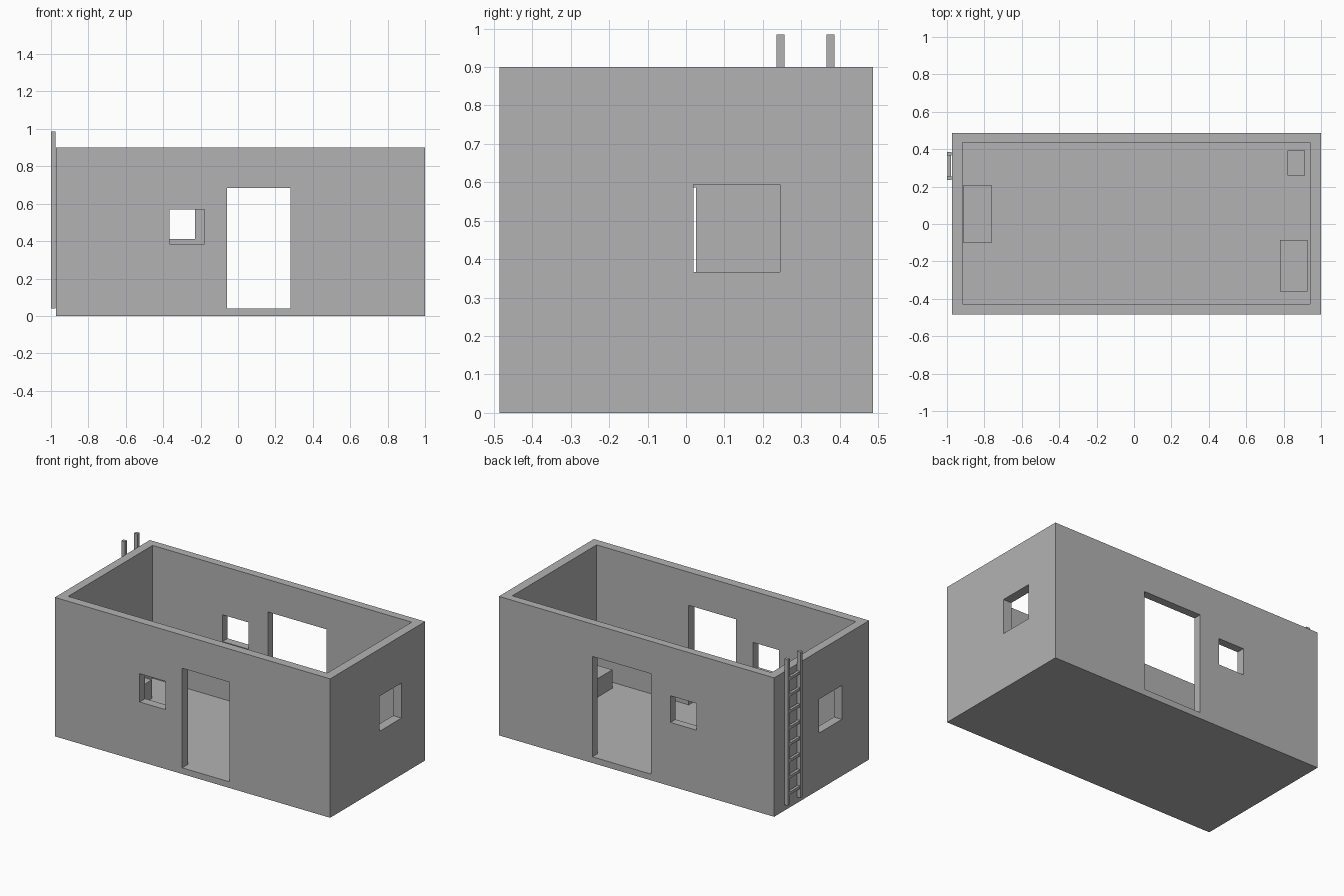
import bpy

if "Cube" in bpy.data.objects:
    bpy.data.objects.remove(bpy.data.objects["Cube"])

grey = bpy.data.materials.new("plain_grey")
grey.diffuse_color = (0.45, 0.45, 0.45, 1)
grey.use_nodes = True
grey.node_tree.nodes["Principled BSDF"].inputs["Base Color"].default_value = grey.diffuse_color


def box(name, x, y, z):
    """Box spanning the given (min, max) ranges."""
    bpy.ops.mesh.primitive_cube_add(size=1)
    ob = bpy.context.object
    ob.name = name
    for v in ob.data.vertices:
        v.co = [r[0] if c < 0 else r[1] for c, r in zip(v.co, (x, y, z))]
    ob.data.materials.append(grey)
    return ob


def cut(target, x, y, z):
    """Remove a box-shaped volume from the target."""
    cutter = box("cutter", x, y, z)
    cutter.hide_render = True
    mod = target.modifiers.new("cut", 'BOOLEAN')
    mod.operation = 'DIFFERENCE'
    mod.solver = 'EXACT'
    mod.object = cutter
    bpy.context.view_layer.objects.active = target
    bpy.ops.object.modifier_apply(modifier=mod.name)
    bpy.data.objects.remove(cutter, do_unlink=True)


FLOOR = 0.04
FRONT, BACK = (-0.6, -0.41), (0.41, 0.6)
LEFT, RIGHT = (-1.1, -0.90), (0.92, 1.1)

# House shell: solid block hollowed from the top, floor kept
house = box("house_walls", (-0.973, 1.0), (-0.485, 0.487), (0, 0.9))
cut(house, (-0.917, 0.94), (-0.428, 0.435), (FLOOR, 1.2))

# Doorways and windows
openings = [
    ((-0.06, 0.28), FRONT, (FLOOR, 0.685)),
    ((-0.09, 0.33), BACK, (FLOOR, 0.69)),
    ((-0.365, -0.18), FRONT, (0.385, 0.568)),
    ((-0.415, -0.23), BACK, (0.412, 0.585)),
    (LEFT, (-0.205, 0.026), (0.367, 0.586)),
    (RIGHT, (0.02, 0.245), (0.367, 0.594)),
]
for o in openings:
    cut(house, *o)

# Low furniture blocks standing on the floor
box("low_bed", (-0.915, -0.76), (-0.10, 0.205), (FLOOR, 0.16))
box("low_chest", (0.78, 0.927), (-0.36, -0.085), (FLOOR, 0.16))
box("small_box", (0.822, 0.915), (0.26, 0.393), (FLOOR, 0.14))

# Ladder on the left wall
for side, y in (("front", 0.235), ("back", 0.365)):
    box(f"ladder_rail_{side}", (-1.0, -0.975), (y, y + 0.021), (FLOOR, 0.985))
for i in range(8):
    z = 0.10 + i * 0.106
    box(f"ladder_rung_{i + 1}", (-0.996, -0.979), (0.25, 0.37), (z, z + 0.018))
